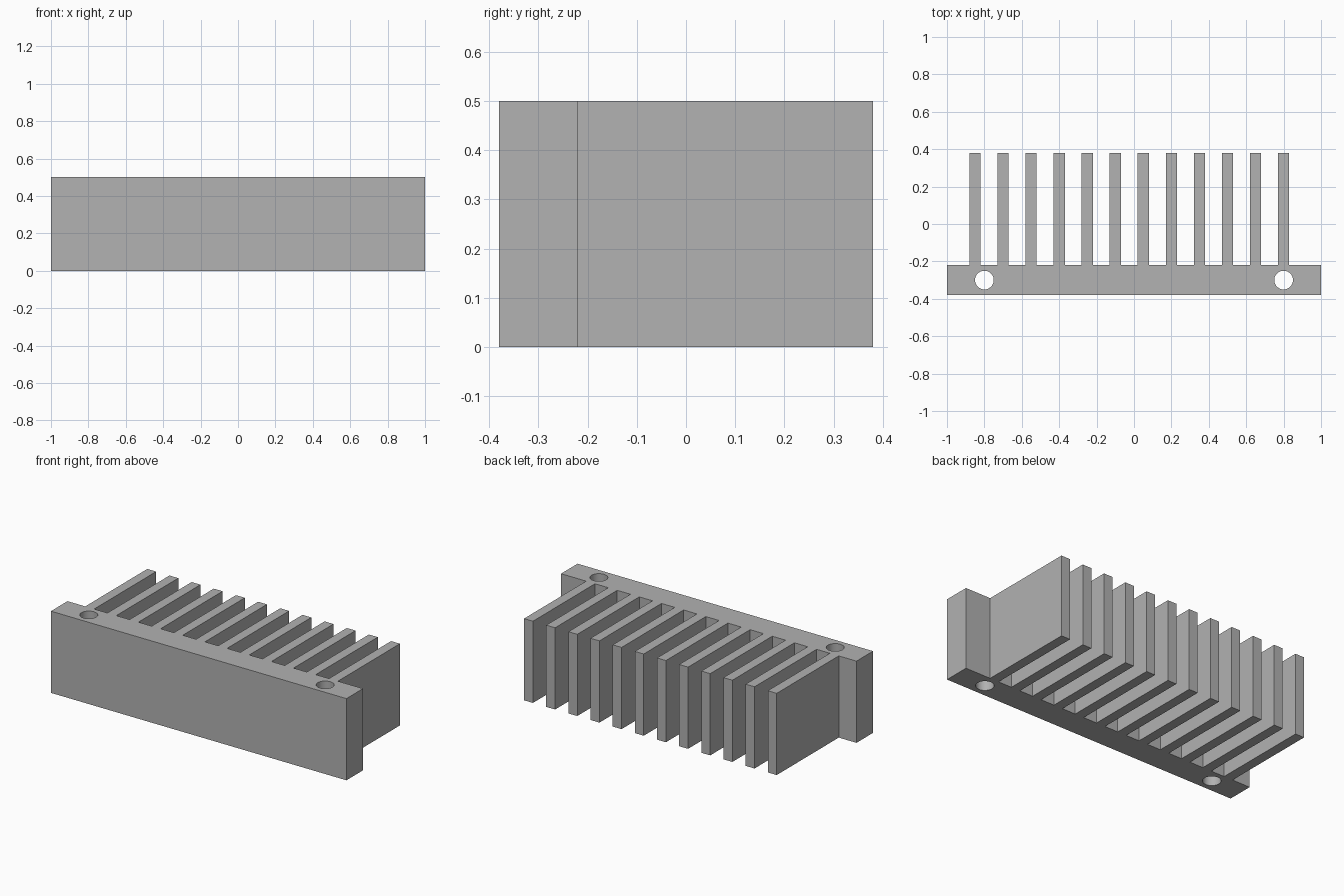
import bpy
import bmesh
from math import radians

if "Cube" in bpy.data.objects:
    bpy.data.objects.remove(bpy.data.objects["Cube"], do_unlink=True)

HEIGHT = 0.5
FRONT, BASE_BACK, FIN_BACK = -0.38, -0.22, 0.38
FIN_COUNT, FIN_PITCH, FIN_HALF, FIRST_FIN = 12, 0.15, 0.03, -0.85
HOLE_X, HOLE_Y, HOLE_RADIUS = 0.8, -0.3, 0.05

# Plain grey metal
grey = bpy.data.materials.new("grey_metal")
grey.use_nodes = True
colour = (0.445, 0.445, 0.445, 1)
grey.diffuse_color = colour
grey.node_tree.nodes["Principled BSDF"].inputs["Base Color"].default_value = colour

# Comb outline: mounting base along the front, fins towards the back
outline = [(-1, BASE_BACK), (-1, FRONT), (1, FRONT), (1, BASE_BACK)]
for i in reversed(range(FIN_COUNT)):
    x = FIRST_FIN + i * FIN_PITCH
    left, right = x + FIN_HALF, x - FIN_HALF
    outline += [(left, BASE_BACK), (left, FIN_BACK), (right, FIN_BACK), (right, BASE_BACK)]

# Extrude the outline to full height
bm = bmesh.new()
bottom = bm.faces.new([bm.verts.new((x, y, 0)) for x, y in outline])
extruded = bmesh.ops.extrude_face_region(bm, geom=[bottom])["geom"]
top_verts = [v for v in extruded if isinstance(v, bmesh.types.BMVert)]
bmesh.ops.translate(bm, verts=top_verts, vec=(0, 0, HEIGHT))
bmesh.ops.recalc_face_normals(bm, faces=bm.faces)
mesh = bpy.data.meshes.new("finned_heat_sink")
bm.to_mesh(mesh)
bm.free()
mesh.materials.append(grey)
sink = bpy.data.objects.new("finned_heat_sink", mesh)
bpy.context.collection.objects.link(sink)

# Mounting holes drilled through the base
for side in (-1, 1):
    bpy.ops.mesh.primitive_cylinder_add(
        vertices=48, radius=HOLE_RADIUS, depth=HEIGHT * 2,
        location=(side * HOLE_X, HOLE_Y, HEIGHT / 2))
    cutter = bpy.context.object
    cutter.name = "hole_cutter"
    cutter.hide_render = True
    cutter.data.materials.append(grey)
    drill = sink.modifiers.new("mounting_hole", "BOOLEAN")
    drill.operation = "DIFFERENCE"
    drill.solver = "EXACT"
    drill.object = cutter
    bpy.ops.object.select_all(action="DESELECT")
    sink.select_set(True)
    bpy.context.view_layer.objects.active = sink
    bpy.ops.object.modifier_apply(modifier=drill.name)
    bpy.data.objects.remove(cutter, do_unlink=True)

# Round hole walls, sharp edges elsewhere
bpy.ops.object.shade_smooth_by_angle(angle=radians(30))
